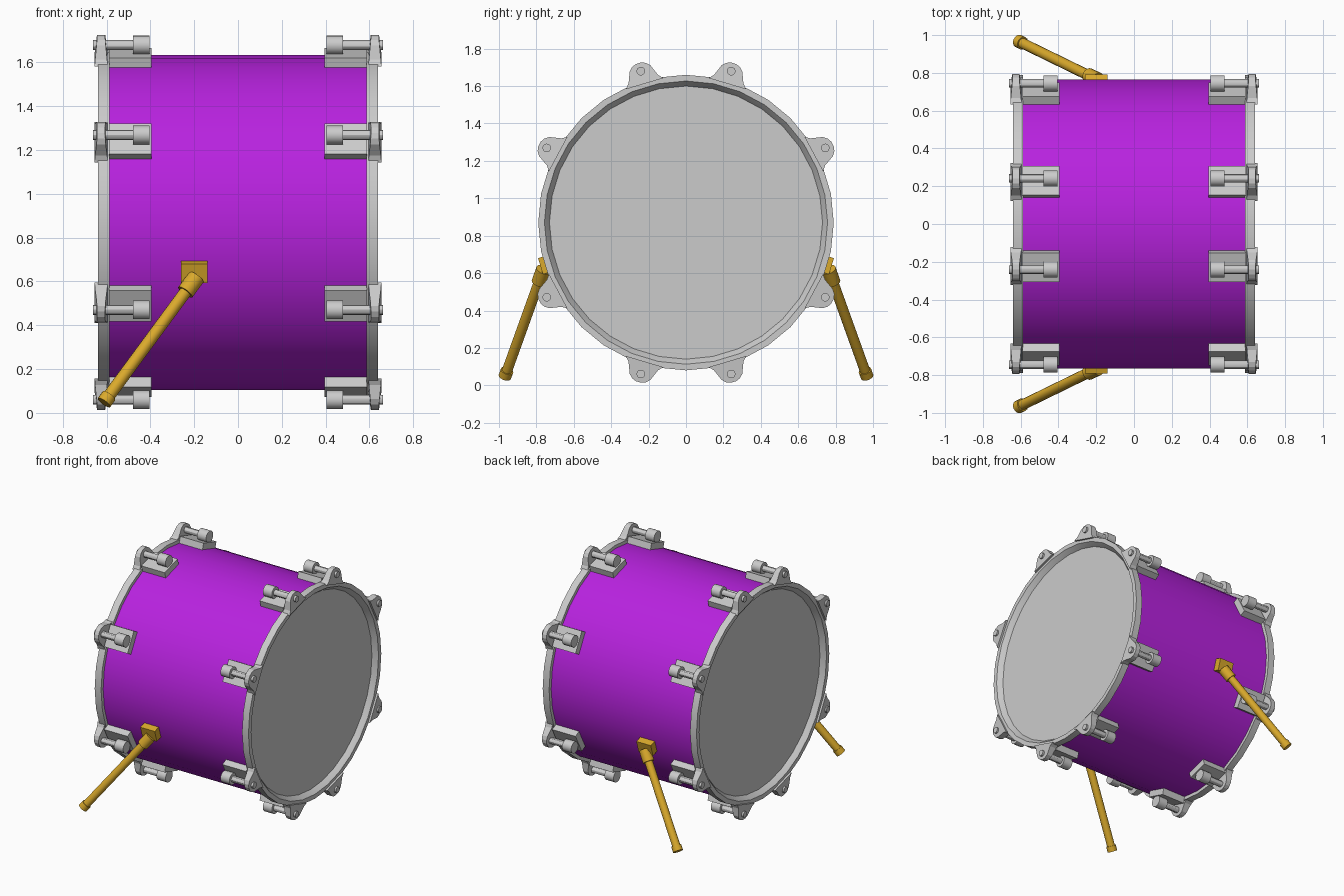
import bpy, bmesh, math
from mathutils import Matrix, Vector

if "Cube" in bpy.data.objects:
    bpy.data.objects.remove(bpy.data.objects["Cube"])

CZ = 0.87          # height of the drum axis
SIDES = 32


def material(name, color):
    m = bpy.data.materials.new(name)
    m.diffuse_color = color
    m.use_nodes = True
    m.node_tree.nodes["Principled BSDF"].inputs["Base Color"].default_value = m.diffuse_color
    return m


purple = material("purple", (0.48, 0.016, 0.74, 1))
gold = material("gold", (0.70, 0.40, 0.025, 1))


def finish(bm, name, mat=None, smooth=True):
    bmesh.ops.recalc_face_normals(bm, faces=bm.faces)
    me = bpy.data.meshes.new(name)
    bm.to_mesh(me)
    bm.free()
    if mat:
        me.materials.append(mat)
    if smooth:
        me.shade_smooth()
        me.set_sharp_from_angle(angle=math.radians(30))
    return me


def place(me, name, matrix=Matrix()):
    ob = bpy.data.objects.new(name, me)
    bpy.context.collection.objects.link(ob)
    ob.matrix_world = matrix
    return ob


def lathe(name, profile, closed, mat=None):
    """Revolve (x, radius) points around the x axis."""
    bm = bmesh.new()
    rings = []
    for i in range(SIDES):
        a = 2 * math.pi * i / SIDES
        rings.append([bm.verts.new((x, r * math.sin(a), r * math.cos(a))) for x, r in profile])
    n = len(profile)
    for i in range(SIDES):
        a, b = rings[i], rings[(i + 1) % SIDES]
        for j in range(n if closed else n - 1):
            k = (j + 1) % n
            bm.faces.new((a[j], a[k], b[k], b[j]))
    return finish(bm, name, mat)


def rod(bm, p, q, r, seg=16):
    """Add a capped cylinder from p to q."""
    p, q = Vector(p), Vector(q)
    d = q - p
    m = Matrix.Translation((p + q) / 2) @ d.to_track_quat('Z', 'Y').to_matrix().to_4x4()
    bmesh.ops.create_cone(bm, cap_ends=True, segments=seg, radius1=r, radius2=r,
                          depth=d.length, matrix=m)


def box(bm, lo, hi):
    lo, hi = Vector(lo), Vector(hi)
    m = Matrix.Translation((lo + hi) / 2) @ Matrix.Diagonal((*(hi - lo), 1))
    bmesh.ops.create_cube(bm, size=1, matrix=m)


axis = Matrix.Translation((0, 0, CZ))
turn = Matrix.Rotation(math.pi, 4, 'Z')

# Shell
place(lathe("shell", [(-0.592, 0.765), (0.592, 0.765)], False, purple), "shell", axis)

# Hoops and heads at both ends
hoop = lathe("hoop", [(0.587, 0.72), (0.587, 0.79), (0.64, 0.79), (0.64, 0.757), (0.60, 0.727)], True)
bm = bmesh.new()
rod(bm, (0.588, 0, 0), (0.604, 0, 0), 0.73, SIDES)
head = finish(bm, "head")

# Lug block: seat on the shell, with the round nut on top
bm = bmesh.new()
box(bm, (0.395, -0.08, 0.745), (0.59, 0.08, 0.808))
block = finish(bm, "lug_block", smooth=False)
bm = bmesh.new()
rod(bm, (0.405, 0, 0.845), (0.48, 0, 0.845), 0.043)
nut = finish(bm, "lug_nut")

# Tension rod
bm = bmesh.new()
rod(bm, (0.45, 0, 0.845), (0.662, 0, 0.845), 0.023, 12)
tension = finish(bm, "tension_rod")

# Claw: rounded ear that gets thinner towards its tip
half = [(0.105, 0.775), (0.082, 0.80), (0.07, 0.83), (0.058, 0.86), (0.038, 0.88), (0.014, 0.889)]
outline = half + [(-t, r) for t, r in reversed(half)]
bm = bmesh.new()
sides = []
for s in (-1, 1):
    sides.append([bm.verts.new((0.625 + s * (0.030 - 0.012 * (r - 0.775) / 0.114), t, r))
                  for t, r in outline])
bm.faces.new(sides[0])
bm.faces.new(sides[1])
n = len(outline)
for i in range(n):
    j = (i + 1) % n
    bm.faces.new((sides[0][i], sides[0][j], sides[1][j], sides[1][i]))
claw = finish(bm, "claw", smooth=False)

for end, flip in (("right", Matrix()), ("left", turn)):
    place(hoop, "hoop_" + end, axis @ flip)
    place(head, "head_" + end, axis @ flip)
    for k, deg in enumerate((16.6, 61.8, 118.2, 163.4, -163.4, -118.2, -61.8, -16.6)):
        m = axis @ Matrix.Rotation(math.radians(deg), 4, 'X') @ flip
        for me in (block, nut, tension, claw):
            place(me, f"{me.name}_{end}_{k + 1}", m)

# Legs: bracket on the shell, collar, tube and foot
for side, s in (("front", -1), ("back", 1)):
    bm = bmesh.new()
    box(bm, (-0.26, -0.045, 0.75), (-0.14, 0.045, 0.812))
    place(finish(bm, "leg_bracket", gold, False), "leg_bracket_" + side,
          axis @ Matrix.Rotation(math.radians(-s * 106.7), 4, 'X'))
    top = Vector((-0.19, s * 0.762, 0.62))
    foot = Vector((-0.612, s * 0.968, 0.047))
    for part, a, b, r in (("leg_collar", 0, 0.12, 0.04), ("leg_tube", 0.05, 0.97, 0.028),
                          ("leg_foot", 0.945, 1, 0.035)):
        bm = bmesh.new()
        rod(bm, top.lerp(foot, a), top.lerp(foot, b), r)
        place(finish(bm, part, gold), f"{part}_{side}")
